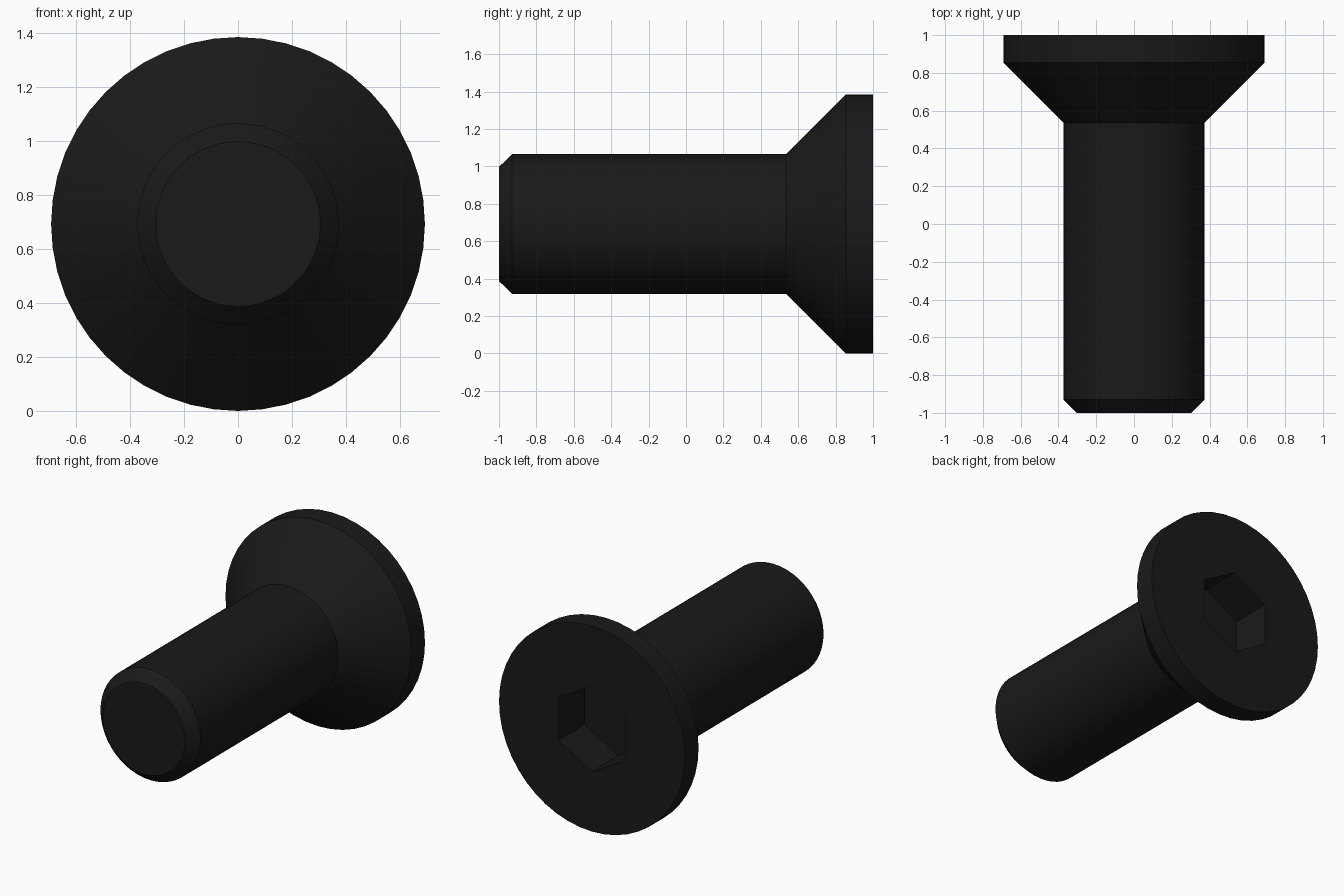
import bpy, bmesh, math

if "Cube" in bpy.data.objects:
    bpy.data.objects.remove(bpy.data.objects["Cube"])

R = 0.692          # head radius, also height of the axis
SIDES = 48

# (y, radius) from the tip to the head face
PROFILE = [(-1.0, 0.305), (-0.93, 0.373), (0.535, 0.373), (0.855, R), (1.0, R)]


def lathe(name, profile, sides, start=0.0):
    """Closed solid of rings around the y axis at height R."""
    bm = bmesh.new()
    rings = []
    for y, r in profile:
        angles = [start + math.tau * i / sides for i in range(sides)]
        rings.append([bm.verts.new((r * math.cos(a), y, R + r * math.sin(a))) for a in angles])
    for a, b in zip(rings, rings[1:]):
        for i in range(sides):
            j = (i + 1) % sides
            bm.faces.new((a[i], a[j], b[j], b[i]))
    bm.faces.new(rings[0])
    bm.faces.new(rings[-1])
    bmesh.ops.recalc_face_normals(bm, faces=bm.faces)
    mesh = bpy.data.meshes.new(name)
    bm.to_mesh(mesh)
    bm.free()
    obj = bpy.data.objects.new(name, mesh)
    bpy.context.collection.objects.link(obj)
    return obj


# Black finish
black = bpy.data.materials.new("black_steel")
black.diffuse_color = (0.01, 0.01, 0.01, 1)
black.use_nodes = True
black.node_tree.nodes["Principled BSDF"].inputs["Base Color"].default_value = black.diffuse_color

# Countersunk screw body
screw = lathe("countersunk_screw", PROFILE, SIDES)
screw.data.materials.append(black)

# Hex socket, 0.5 across flats, points up and down
hex_r = 0.25 / math.cos(math.pi / 6)
cutter = lathe("hex_socket_cutter", [(0.72, hex_r), (1.2, hex_r)], 6, math.pi / 6)
cutter.data.materials.append(black)

cut = screw.modifiers.new("hex_socket", 'BOOLEAN')
cut.operation = 'DIFFERENCE'
cut.solver = 'EXACT'
cut.object = cutter

# Apply the cut, then smooth the round walls
bpy.context.view_layer.objects.active = screw
screw.select_set(True)
bpy.ops.object.modifier_apply(modifier=cut.name)
bpy.data.objects.remove(cutter, do_unlink=True)
bpy.ops.object.shade_smooth_by_angle(angle=math.radians(30))
